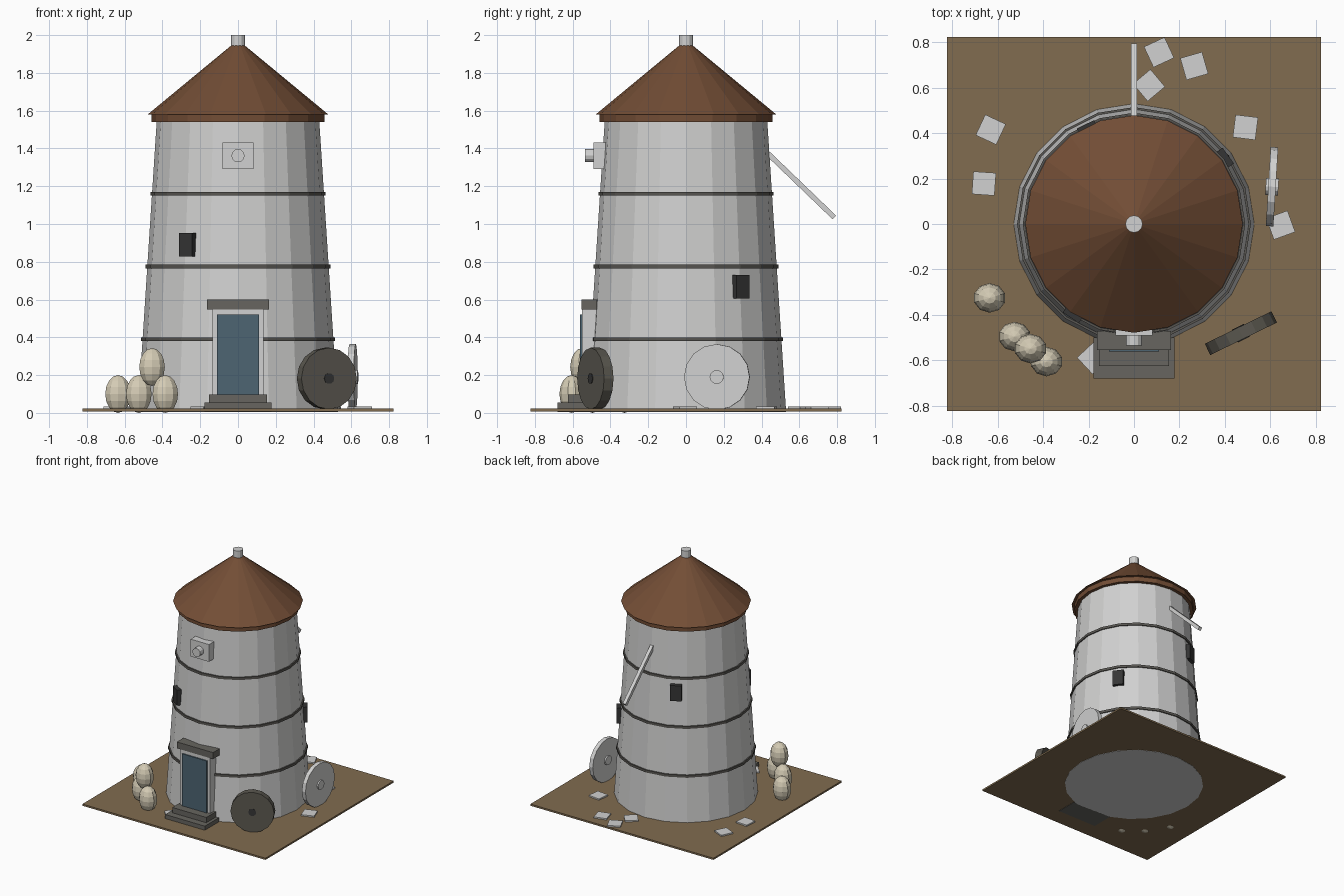
import bpy
from math import radians, sin, cos, pi
from mathutils import Vector

old = bpy.data.objects.get("Cube")
if old:
    bpy.data.objects.remove(old, do_unlink=True)


def material(name, r, g, b):
    m = bpy.data.materials.new(name)
    m.use_nodes = True
    m.diffuse_color = (r, g, b, 1)
    m.node_tree.nodes["Principled BSDF"].inputs["Base Color"].default_value = (r, g, b, 1)
    return m


STONE = material("pale stone", 0.64, 0.64, 0.635)
EARTH = material("brown earth", 0.22, 0.15, 0.08)
ROOF = material("roof brown", 0.17, 0.075, 0.036)
TRIM = material("dark grey stone", 0.135, 0.13, 0.115)
BAND = material("band grey", 0.10, 0.095, 0.085)
DARK = material("window black", 0.035, 0.035, 0.035)
BLUE = material("door blue", 0.075, 0.13, 0.17)
MILL = material("worn millstone", 0.105, 0.098, 0.08)
SACK = material("sack cream", 0.66, 0.60, 0.46)


def finish(name, mat):
    ob = bpy.context.object
    ob.name = name
    ob.data.materials.append(mat)
    return ob


def box(name, mat, loc, size, rot=(0, 0, 0)):
    bpy.ops.mesh.primitive_cube_add(size=1, location=loc, rotation=rot)
    ob = finish(name, mat)
    ob.scale = size
    return ob


def span(name, mat, x, y0, y1, z0, z1):
    """Box that is symmetric in x, given by its limits."""
    return box(name, mat, (0, (y0 + y1) / 2, (z0 + z1) / 2), (2 * x, y1 - y0, z1 - z0))


def cone(name, mat, r0, r1, z0, z1, sides=20):
    bpy.ops.mesh.primitive_cone_add(vertices=sides, radius1=r0, radius2=r1,
                                    depth=z1 - z0, location=(0, 0, (z0 + z1) / 2))
    return finish(name, mat)


def disc(name, mat, loc, radius, depth, facing, sides=16):
    """Cylinder on its side, its axis pointing along the given heading."""
    bpy.ops.mesh.primitive_cylinder_add(vertices=sides, radius=radius, depth=depth,
                                        location=loc, rotation=(0, pi / 2, radians(facing)))
    return finish(name, mat)


# Ground
BASE, TOP, FLOOR = 0.006, 1.55, 0.022
box("ground", EARTH, (0, 0, 0.015), (1.645, 1.645, 0.014))


# Tapered tower and its bands
def tower_radius(z):
    return 0.53 - 0.10 * (z - BASE) / (TOP - BASE)


cone("tower", STONE, 0.53, 0.43, BASE, TOP)
for i, z in enumerate((0.39, 0.775, 1.16)):
    r = tower_radius(z) + 0.009
    cone(f"tower_band_{i + 1}", BAND, r, r, z - 0.01, z + 0.01)

# Roof
cone("roof_rim", ROOF, 0.457, 0.457, 1.54, 1.58)
cone("roof", ROOF, 0.478, 0.03, 1.58, 1.95)
cone("roof_cap", STONE, 0.038, 0.038, 1.94, 2.0, 12)

# Windows around the tower
for i, (angle, z) in enumerate(((36, 0.667), (116, 1.05), (236, 0.89))):
    a, r = radians(angle), tower_radius(z) - 0.005
    box(f"window_{i + 1}", DARK, (r * cos(a), r * sin(a), z), (0.06, 0.085, 0.125), (0, 0, a))

# Doorway
span("door_frame", STONE, 0.135, -0.55, -0.46, FLOOR, 0.55)
span("door", BLUE, 0.11, -0.56, -0.54, 0.09, 0.52)
span("lintel", TRIM, 0.163, -0.553, -0.47, 0.548, 0.6)
span("lower_step", TRIM, 0.178, -0.68, -0.5, BASE, 0.055)
span("upper_step", TRIM, 0.153, -0.625, -0.5, 0.055, 0.098)

# Sail axle housing
span("axle_housing", STONE, 0.082, -0.49, -0.38, 1.292, 1.432)
disc("axle", STONE, (0, -0.505, 1.362), 0.035, 0.06, 90, 12)

# Tail pole slanting down at the back
start, end = Vector((0, 0.39, 1.415)), Vector((0, 0.785, 1.035))
slant = (end - start).to_track_quat('Y', 'Z').to_euler()
box("tail_pole", STONE, (start + end) / 2, (0.027, (end - start).length, 0.027), slant)

# Two millstones leaning by the wall, each with a hub
disc("dark_millstone", MILL, (0.47, -0.48, 0.182), 0.163, 0.055, -64)
disc("dark_millstone_hub", DARK, (0.47, -0.48, 0.182), 0.029, 0.062, -64, 10)
disc("pale_millstone", STONE, (0.607, 0.164, 0.19), 0.174, 0.033, -3.5)
disc("pale_millstone_hub", STONE, (0.607, 0.164, 0.19), 0.037, 0.056, -3.5, 12)

# Grain sacks
for i, loc in enumerate(((-0.635, -0.325, 0.1), (-0.525, -0.495, 0.1),
                         (-0.385, -0.605, 0.1), (-0.455, -0.548, 0.243))):
    bpy.ops.mesh.primitive_uv_sphere_add(segments=10, ring_count=8, radius=0.1, location=loc)
    finish(f"sack_{i + 1}", SACK).scale = (0.71, 0.65, 1)

# Loose paving slabs: x, y, turn
for i, (x, y, turn) in enumerate(((0.11, 0.755, 25), (0.265, 0.695, 16), (0.066, 0.61, 40),
                                  (0.49, 0.425, -7), (-0.63, 0.415, -25), (-0.66, 0.178, -4),
                                  (0.645, -0.005, 20), (-0.18, -0.59, 43))):
    box(f"slab_{i + 1}", STONE, (x, y, FLOOR + 0.004), (0.1, 0.1, 0.014), (0, 0, radians(turn)))
